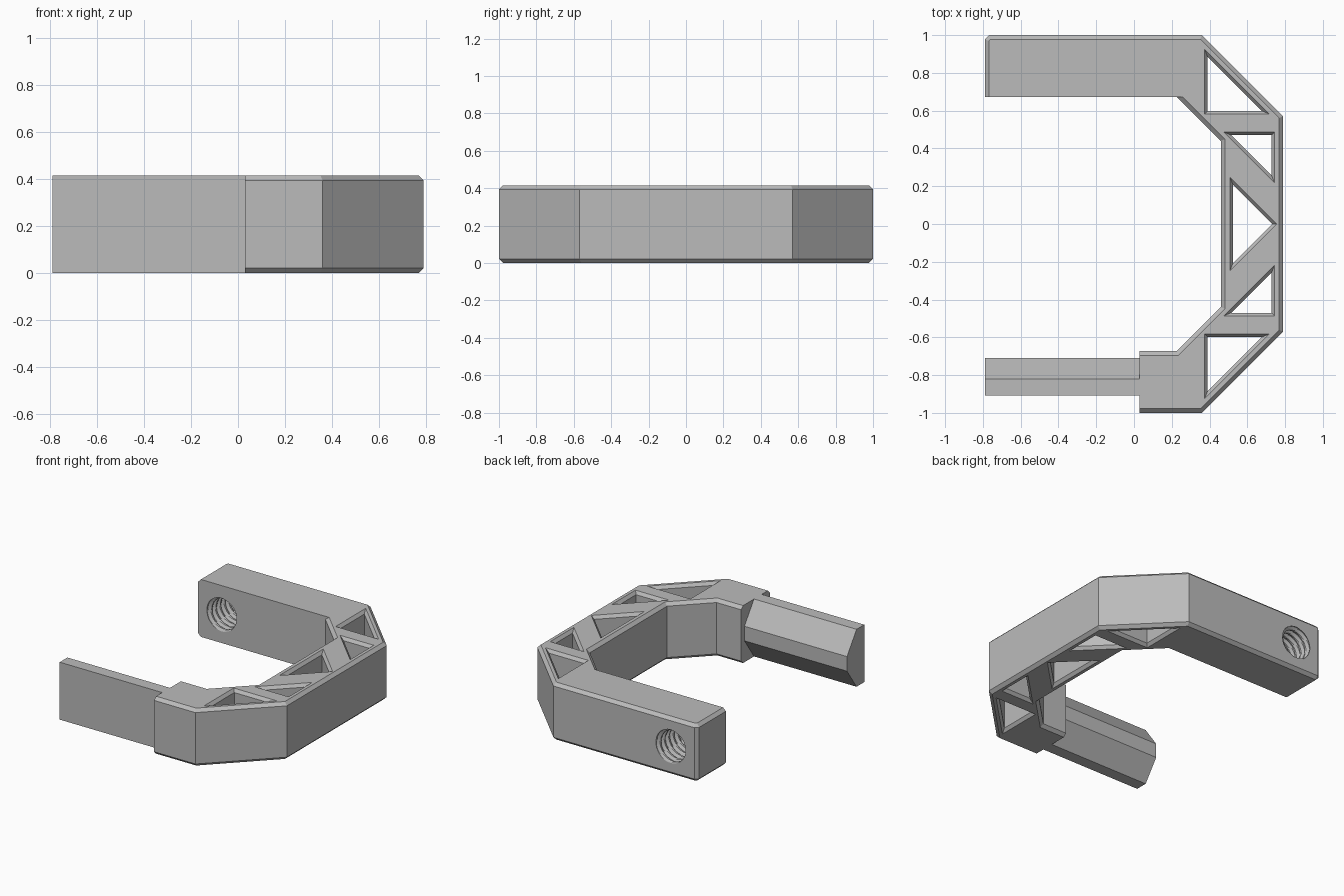
import bpy
import bmesh
import math
from mathutils import Vector

H = 0.415      # overall height
C = 0.022      # chamfer size

cube = bpy.data.objects.get("Cube")
if cube:
    bpy.data.objects.remove(cube, do_unlink=True)

grey = bpy.data.materials.new("plain grey")
grey.use_nodes = True
grey.diffuse_color = (0.5, 0.5, 0.5, 1)
grey.node_tree.nodes["Principled BSDF"].inputs["Base Color"].default_value = (0.5, 0.5, 0.5, 1)


def inset(loop, amounts):
    """Move each edge of a counter-clockwise loop inwards by its own amount."""
    lines = []
    for i, p in enumerate(loop):
        a, b = Vector(p), Vector(loop[(i + 1) % len(loop)])
        d = (b - a).normalized()
        lines.append((a + Vector((-d.y, d.x)) * amounts[i], d))
    out = []
    for i, (p, d) in enumerate(lines):
        q, e = lines[i - 1]
        t = (p - q).cross(d) / e.cross(d)
        out.append(q + e * t)
    return out


def loft(name, rings):
    """Closed solid through a stack of rings with equal point counts."""
    bm = bmesh.new()
    rows = [[bm.verts.new(p) for p in ring] for ring in rings]
    n = len(rows[0])
    for lower, upper in zip(rows, rows[1:]):
        for i in range(n):
            j = (i + 1) % n
            bm.faces.new((lower[i], lower[j], upper[j], upper[i]))
    bm.faces.new(rows[0][::-1])
    bm.faces.new(rows[-1])
    bmesh.ops.recalc_face_normals(bm, faces=bm.faces)
    mesh = bpy.data.meshes.new(name)
    bm.to_mesh(mesh)
    bm.free()
    mesh.materials.append(grey)
    obj = bpy.data.objects.new(name, mesh)
    bpy.context.collection.objects.link(obj)
    return obj


def at_height(loop, z):
    return [(p[0], p[1], z) for p in loop]


def cut(target, cutter):
    mod = target.modifiers.new("cut", 'BOOLEAN')
    mod.operation = 'DIFFERENCE'
    mod.solver = 'EXACT'
    mod.object = cutter
    bpy.context.view_layer.objects.active = target
    bpy.ops.object.modifier_apply(modifier=mod.name)
    bpy.data.objects.remove(cutter, do_unlink=True)


# C-shaped frame: each entry is a corner and the chamfer of the edge after it
outline = [
    ((0.03, -1), C), ((0.36, -1), C), ((0.79, -0.57), C), ((0.79, 0.57), C),
    ((0.36, 1), C), ((C - 0.79, 1), C), ((-0.79, 1 - C), C),
    ((-0.79, 0.673), 0), ((0.227, 0.673), C), ((0.46, 0.44), C),
    ((0.46, -0.44), C), ((0.227, -0.673), C), ((0.03, -0.673), 0),
]
wall = [p for p, _ in outline]
rim = inset(wall, [c for _, c in outline])
frame = loft("frame", [at_height(rim, 0), at_height(wall, C),
                       at_height(wall, H - C), at_height(rim, H)])

# Triangular truss openings with chamfered rims
corner_hole = [(0.373, 0.582), (0.717, 0.582), (0.373, 0.926)]
side_hole = [(0.474, 0.487), (0.745, 0.216), (0.745, 0.487)]
centre_hole = [(0.507, -0.25), (0.757, 0), (0.507, 0.25)]


def mirrored(loop):
    return [(x, -y) for x, y in reversed(loop)]


for hole in (corner_hole, side_hole, centre_hole,
             mirrored(corner_hole), mirrored(side_hole)):
    small = inset(hole, [0.017] * 3)
    cut(frame, loft("opening_cutter", [
        at_height(hole, -0.1), at_height(hole, 0), at_height(small, C),
        at_height(small, H - C), at_height(hole, H), at_height(hole, H + 0.1)]))

# Threaded hole through the long arm
SEGMENTS, PITCH, STEPS = 40, 0.05, 8


def thread_radius(y, turn):
    phase = (y / PITCH + turn) % 1
    ridge = min(1, max(0, 2.4 * abs(2 * phase - 1) - 0.7))
    return 0.108 + 0.022 * ridge


rings = []
for k in range(10 * STEPS + 1):
    y = 0.59 + k * PITCH / STEPS
    ring = []
    for s in range(SEGMENTS):
        a = math.tau * s / SEGMENTS
        r = thread_radius(y, s / SEGMENTS)
        ring.append((-0.59 + r * math.cos(a), y, H / 2 + r * math.sin(a)))
    rings.append(ring)
cut(frame, loft("thread_cutter", rings))

# Handle bar with a flat front and a bevelled back
section = [(-0.908, 0), (-0.82, 0), (-0.71, 0.155), (-0.71, H - 0.155),
           (-0.82, H), (-0.908, H)]
bar = loft("handle_bar", [[(x, y, z) for y, z in section] for x in (-0.79, 0.03)])

# Smooth the thread while keeping the flat faces crisp
bpy.ops.object.select_all(action='DESELECT')
frame.select_set(True)
bpy.context.view_layer.objects.active = frame
bpy.ops.object.shade_smooth_by_angle(angle=math.radians(25))
